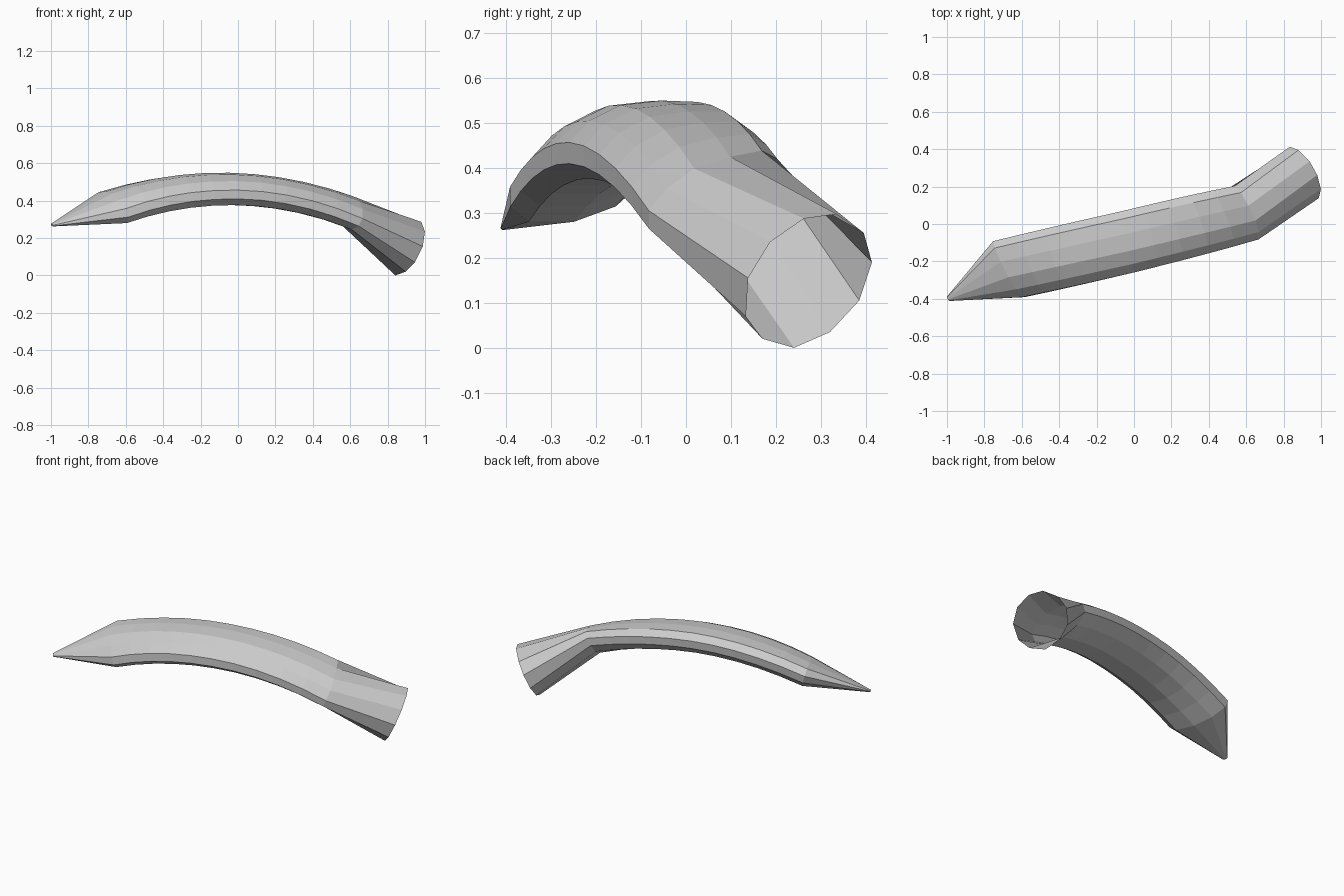
import bpy, bmesh

if "Cube" in bpy.data.objects:
    bpy.data.objects.remove(bpy.data.objects["Cube"])

# Oval cross-section of the body and the round mouth, as (y, z) offsets
OVAL = [(-.165, -.052), (-.165, -.005), (-.12, .043), (-.05, .078), (.04, .088), (.12, .085),
        (.16, .053), (.155, .005), (.09, -.05), (-.01, -.085), (-.12, -.085)]
MOUTH = [(-.14, -.08), (-.135, .005), (-.086, .085), (-.011, .137), (.062, .147), (.122, .105),
         (.14, .04), (.112, -.045), (.047, -.115), (-.033, -.15), (-.103, -.13)]


def quad(u, a, b, c):
    """Smooth value through a, b, c at u = -1, 0, 1."""
    return b + u * (c - a) / 2 + u * u * ((a + c) / 2 - b)


def ring(bm, centre, tilt, profile, sy=1, sz=1, shear=0):
    """Profile placed on a slanted plane with normal (1, tilt_y, tilt_z)."""
    verts = []
    for y, z in profile:
        y, z = y * sy, z * sz + shear * y
        x = -tilt[0] * y - tilt[1] * z
        verts.append(bm.verts.new((centre[0] + x, centre[1] + y, centre[2] + z)))
    return verts


bm = bmesh.new()

# Pointed tip
rings = [ring(bm, (-.994, -.4, .269), (.5, .3), OVAL, .07, .08)]

# Arched body
STEPS = 10
for i in range(STEPS + 1):
    u = -1 + 2 * i / STEPS
    x = -.04 + .63 * u
    c = (x, -.085 + .23 * x + .012 * max(u, 0), .4615 - .275 * (x + .07) ** 2)
    tilt = (quad(u, .46, .24, .66), quad(u, .3, -.03, -.54))
    rings.append(ring(bm, c, tilt, OVAL, quad(u, .92, 1, .88),
                      quad(u, .97, 1, .85), .2 * max(u, 0) ** 2))

# Flared open mouth
rings.append(ring(bm, (.9, .273, .15), (.63, -.53), MOUTH))

# Skin between neighbouring rings, with the tip closed
for a, b in zip(rings, rings[1:]):
    for i in range(len(a)):
        j = (i + 1) % len(a)
        bm.faces.new((a[i], a[j], b[j], b[i]))
bm.faces.new(rings[0])
bmesh.ops.recalc_face_normals(bm, faces=bm.faces)

mesh = bpy.data.meshes.new("curved_horn")
bm.to_mesh(mesh)
bm.free()
bpy.context.collection.objects.link(bpy.data.objects.new("curved_horn", mesh))
